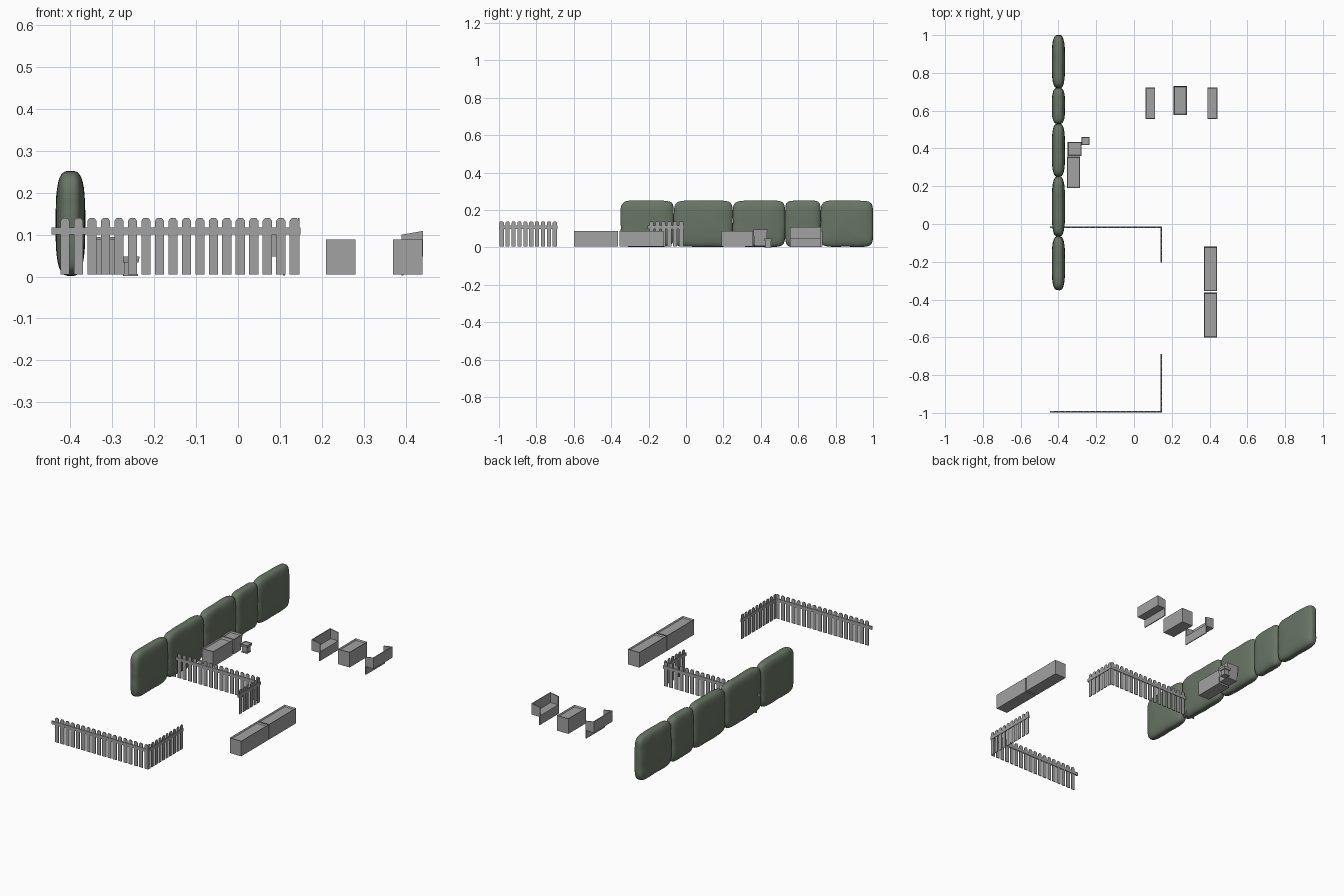
import bpy, bmesh
from mathutils import Vector, noise

old = bpy.data.objects.get("Cube")
if old:
    bpy.data.objects.remove(old, do_unlink=True)


def material(name, rgb):
    m = bpy.data.materials.new(name)
    m.use_nodes = True
    m.diffuse_color = (*rgb, 1)
    m.node_tree.nodes["Principled BSDF"].inputs["Base Color"].default_value = (*rgb, 1)
    return m


GREY = material("plain grey", (0.36, 0.36, 0.36))
GREEN = material("hedge green", (0.14, 0.175, 0.13))


def finish(bm, name, mat):
    bmesh.ops.recalc_face_normals(bm, faces=bm.faces)
    mesh = bpy.data.meshes.new(name)
    bm.to_mesh(mesh)
    bm.free()
    ob = bpy.data.objects.new(name, mesh)
    mesh.materials.append(mat)
    bpy.context.collection.objects.link(ob)
    return ob


def add_box(bm, x, y, z):
    """Add a box from (low, high) ranges and return its vertices."""
    verts = bmesh.ops.create_cube(bm, size=1)["verts"]
    for v in verts:
        v.co = Vector([r[0] + (c + 0.5) * (r[1] - r[0]) for c, r in zip(v.co, (x, y, z))])
    return verts


# Hedge: a row of soft, slightly lumpy blocks
def hedge_block(name, y0, y1, seed):
    bm = bmesh.new()
    bmesh.ops.create_cube(bm, size=2)
    bmesh.ops.subdivide_edges(bm, edges=bm.edges, cuts=17, use_grid_fill=True)
    half = Vector((0.035, (y1 - y0) / 2, 0.124))
    centre = Vector((-0.4, (y0 + y1) / 2, 0.127))
    for v in bm.verts:
        x, y, z = map(abs, v.co)
        side = (y ** 7 + z ** 7) ** (1 / 7)
        p = v.co / (side ** 3.2 + x ** 3.2) ** (1 / 3.2)
        q = Vector([a * b for a, b in zip(p, half)])
        lump = noise.noise((q + Vector((seed, 0, 0))) * 22)
        v.co = centre + q * (1 + 0.02 * lump)
    ob = finish(bm, name, GREEN)
    for poly in ob.data.polygons:
        poly.use_smooth = True


ends = [-0.35, -0.065, 0.25, 0.53, 0.72, 1.0]
for i in range(5):
    hedge_block(f"hedge_block_{i + 1}", ends[i], ends[i + 1], i * 3)


# Picket fences: clipped-top boards joined by one rail
def fence(name, start, along, length, count, first, step):
    bm = bmesh.new()
    w, t = 0.011, 0.002
    for i in range(count):
        c = first + i * step
        outline = [(-w, 0.005), (w, 0.005), (w, 0.133), (w / 2, 0.14), (-w / 2, 0.14), (-w, 0.133)]
        face = bm.faces.new([bm.verts.new((c + a, -t, z)) for a, z in outline])
        new = bmesh.ops.extrude_face_region(bm, geom=[face])["geom"]
        for v in new:
            if isinstance(v, bmesh.types.BMVert):
                v.co.y += 2 * t
    add_box(bm, (0, length), (-0.004, 0.004), (0.1, 0.117))
    for v in bm.verts:
        a, b, z = v.co
        v.co = (start[0] + a, start[1] + b, z) if along == "x" else (start[0] + b, start[1] + a, z)
    finish(bm, name, GREY)


fence("front_fence", (-0.445, -0.995), "x", 0.594, 18, 0.032, 0.0322)
fence("middle_fence", (-0.445, -0.016), "x", 0.594, 18, 0.032, 0.0322)
fence("front_side_fence", (0.145, -0.999), "y", 0.311, 10, 0.014, 0.0315)
fence("middle_side_fence", (0.145, -0.205), "y", 0.193, 6, 0.021, 0.0315)


# Planters: boxes with a rim and a sunken top
def planter(name, x, y, z, rim=0.006, sink=0.008, taper=0):
    bm = bmesh.new()
    verts = add_box(bm, x, y, z)
    mid = Vector((sum(x) / 2, sum(y) / 2))
    for v in verts:
        if v.co.z < sum(z) / 2:
            v.co.xy = v.co.xy + (mid - v.co.xy) * taper
    bm.normal_update()
    top = max(bm.faces, key=lambda f: f.calc_center_median().z)
    bmesh.ops.inset_region(bm, faces=[top], thickness=rim)
    for v in top.verts:
        v.co.z -= sink
    return finish(bm, name, GREY)


planter("long_planter_front", (0.37, 0.44), (-0.6, -0.363), (0.005, 0.089))
planter("long_planter_back", (0.37, 0.44), (-0.356, -0.12), (0.005, 0.089))
planter("patio_box", (0.21, 0.28), (0.577, 0.73), (0.005, 0.089))
planter("hedge_side_box", (-0.355, -0.285), (0.19, 0.357), (0.005, 0.089))
planter("tapered_box", (-0.352, -0.277), (0.36, 0.435), (0.008, 0.095), taper=0.15)


# Small stand with a wide top
planter("stand_top", (-0.279, -0.235), (0.417, 0.461), (0.034, 0.048), 0.004, 0.004, 0.1)
bm = bmesh.new()
add_box(bm, (-0.272, -0.242), (0.424, 0.454), (0.004, 0.036))
add_box(bm, (-0.275, -0.239), (0.421, 0.457), (0.001, 0.006))
finish(bm, "stand_base", GREY)


# Benches: seat, back, sloping arms and a front panel below
def bench(name, back_x, facing):
    def span(a, b):
        return tuple(sorted((back_x + facing * a, back_x + facing * b)))

    y0, y1, t, depth = 0.557, 0.722, 0.005, 0.052
    bm = bmesh.new()
    add_box(bm, span(0, depth), (y0, y1), (0.048, 0.054))
    add_box(bm, span(0, t), (y0, y1), (0.054, 0.109))
    add_box(bm, span(depth - t, depth), (y0, y1), (0.003, 0.048))
    for a, b in ((y0, y0 + t), (y1 - t, y1)):
        for v in add_box(bm, span(t, depth), (a, b), (0.054, 0.108)):
            if v.co.z > 0.1 and abs(v.co.x - back_x) > depth / 2:
                v.co.z = 0.1
    finish(bm, name, GREY)


bench("right_bench", 0.06, 1)
bench("left_bench", 0.442, -1)
